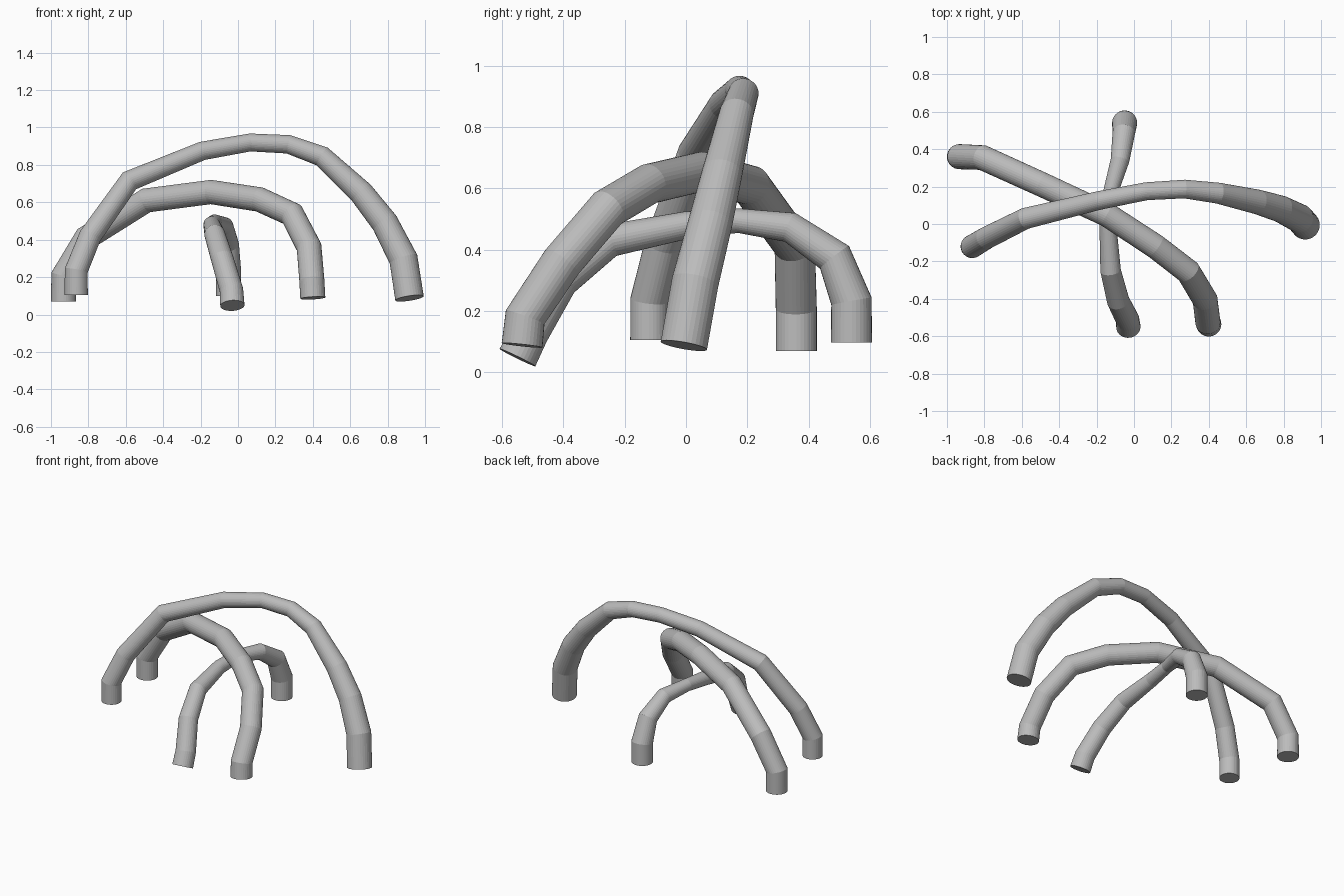
import bpy

if "Cube" in bpy.data.objects:
    bpy.data.objects.remove(bpy.data.objects["Cube"], do_unlink=True)

grey = bpy.data.materials.new("plain grey")
grey.use_nodes = True
grey.diffuse_color = (0.5, 0.5, 0.5, 1)
grey.node_tree.nodes["Principled BSDF"].inputs["Base Color"].default_value = grey.diffuse_color


def arched_tube(name, path):
    """Capped round tube through points given as x, y, z, radius."""
    curve = bpy.data.curves.new(name, "CURVE")
    curve.dimensions = "3D"
    curve.bevel_depth = 1
    curve.bevel_resolution = 14
    curve.use_fill_caps = True
    spline = curve.splines.new("POLY")
    spline.points.add(len(path) - 1)
    spline.use_smooth = False
    for point, (x, y, z, radius) in zip(spline.points, path):
        point.co = (x, y, z, 1)
        point.radius = radius
    curve.materials.append(grey)
    tube = bpy.data.objects.new(name, curve)
    bpy.context.collection.objects.link(tube)
    bpy.ops.object.select_all(action="DESELECT")
    tube.select_set(True)
    bpy.context.view_layer.objects.active = tube
    bpy.ops.object.convert(target="MESH")


# Tallest arch, running left to right
arched_tube("tall_arch", [
    (-.865, -.12, .105, .062), (-.865, -.12, .235, .062),
    (-.79, -.075, .42, .06), (-.58, .03, .715, .057),
    (-.19, .125, .875, .05), (.065, .175, .92, .048),
    (.27, .187, .91, .05), (.45, .165, .845, .056),
    (.66, .118, .65, .066), (.785, .08, .49, .072),
    (.885, .03, .295, .077), (.917, -.007, .087, .077)])

# Middle arch, running diagonally
arched_tube("diagonal_arch", [
    (-.933, .36, .07, .067), (-.933, .36, .207, .067),
    (-.81, .355, .41, .067), (-.49, .21, .61, .066),
    (-.145, .05, .655, .065), (.115, -.12, .615, .066),
    (.29, -.255, .535, .067), (.38, -.405, .36, .067),
    (.395, -.525, .18, .067), (.4, -.535, .088, .067)])

# Lowest arch, running front to back
arched_tube("low_arch", [
    (-.03, -.55, .048, .065), (-.035, -.51, .13, .063),
    (-.085, -.41, .3, .06), (-.125, -.25, .43, .055),
    (-.14, 0, .48, .045), (-.125, .17, .495, .04),
    (-.075, .34, .473, .05), (-.055, .485, .375, .06),
    (-.05, .54, .232, .067), (-.05, .54, .098, .067)])
